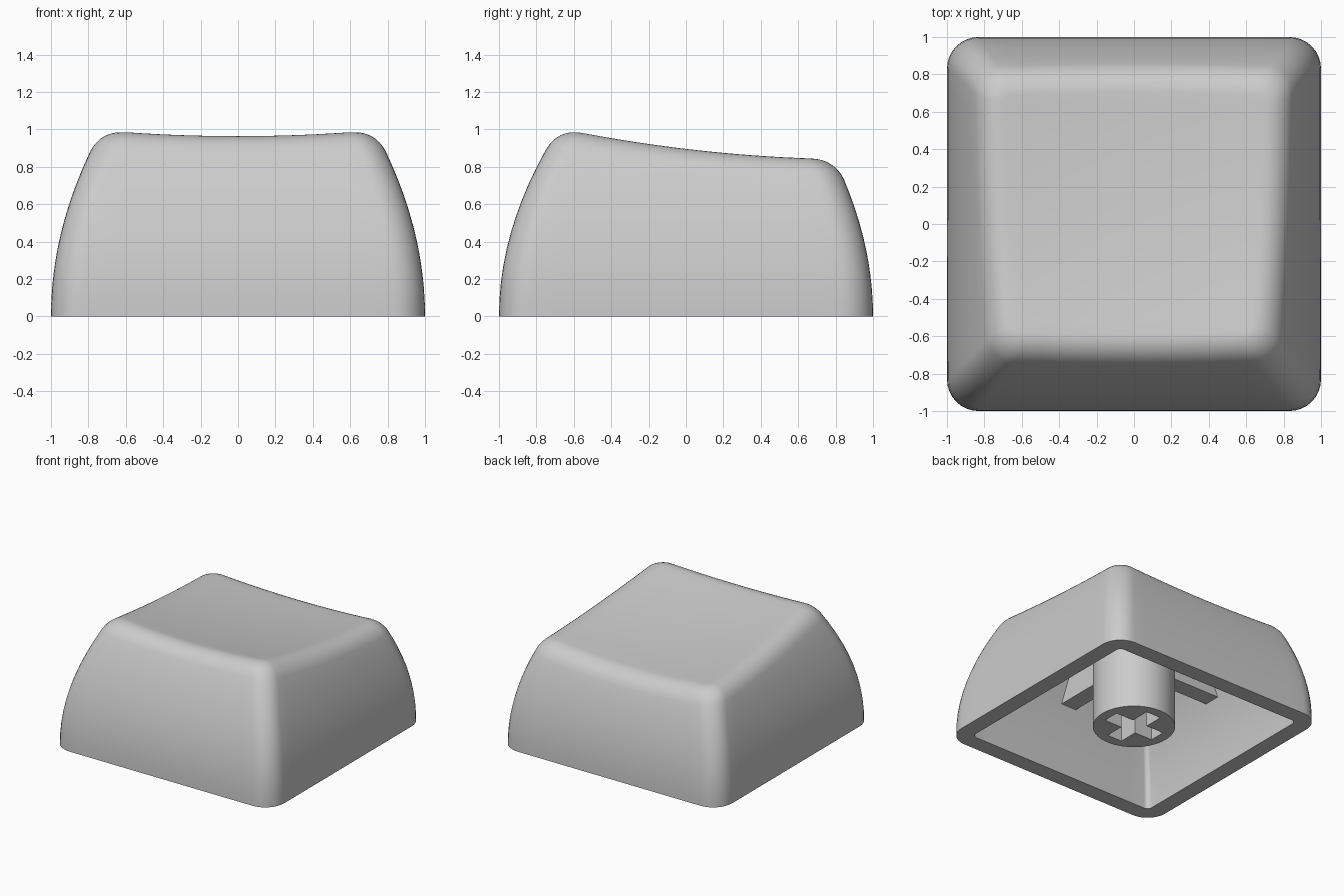
import bpy
import bmesh
from math import cos, sin, pi, radians
from mathutils import Vector

cube = bpy.data.objects.get("Cube")
if cube:
    bpy.data.objects.remove(cube, do_unlink=True)

GREY = (0.6, 0.6, 0.6, 1)
mat = bpy.data.materials.new("light grey plastic")
mat.use_nodes = True
mat.diffuse_color = GREY
mat.node_tree.nodes["Principled BSDF"].inputs["Base Color"].default_value = GREY


def finish(bm, name):
    """Turn a bmesh into a smooth object with sharp edges kept."""
    bmesh.ops.recalc_face_normals(bm, faces=bm.faces[:])
    mesh = bpy.data.meshes.new(name)
    bm.to_mesh(mesh)
    bm.free()
    mesh.materials.append(mat)
    obj = bpy.data.objects.new(name, mesh)
    bpy.context.collection.objects.link(obj)
    bpy.ops.object.select_all(action='DESELECT')
    obj.select_set(True)
    bpy.context.view_layer.objects.active = obj
    bpy.ops.object.shade_smooth_by_angle(angle=radians(35))
    return obj


# Rounded-square perimeter: core position (u, v) and outward normal (nx, ny)
ARC, STRAIGHT = 8, 14
CORNERS = [(1, 1), (-1, 1), (-1, -1), (1, -1)]
perimeter = []
for q, (u, v) in enumerate(CORNERS):
    for j in range(ARC + 1):
        a = (q + j / ARC) * pi / 2
        perimeter.append((u, v, cos(a), sin(a)))
    u2, v2 = CORNERS[(q + 1) % 4]
    for j in range(1, STRAIGHT):
        t = j / STRAIGHT
        perimeter.append((u + (u2 - u) * t, v + (v2 - v) * t, cos(a), sin(a)))


def dish(x, y):
    """Height of the scooped, tilted top."""
    return 0.866 - 0.124 * y + 0.066 * (x * x + y * y)


class Skin:
    """Walls that lean in with the square of the height, under a dished top."""

    def __init__(self, half, side, front, back, radius, drop):
        self.half, self.side, self.front, self.back = half, side, front, back
        self.radius, self.drop = radius, drop

    def wall(self, p, h, inset=0.0):
        u, v, nx, ny = p
        r = max(self.radius * (1 - 0.2 * h) - inset, 0.012)
        ex = self.half - self.side * h * h - inset - r
        y0 = -self.half + self.front * h * h + inset + r
        y1 = self.half - self.back * h * h - inset - r
        return Vector((ex * u + r * nx,
                       (y0 + y1) / 2 + (y1 - y0) / 2 * v + r * ny, h))

    def top(self, co):
        return Vector((co.x, co.y, dish(co.x, co.y) - self.drop))

    def edge(self, p):
        h = 0.8
        for _ in range(20):
            h = self.top(self.wall(p, h)).z
        return h

    def rings(self, fillet):
        """Rings from the base up over the edge and in towards the middle."""
        edges = [self.edge(p) for p in perimeter]
        low = 0.105 if fillet else 0
        out = [[self.wall(p, (h - low) * i / 10) for p, h in zip(perimeter, edges)]
               for i in range(11)]
        rim = out[-1]
        if fillet:
            rim = [self.top(self.wall(p, h, 0.11)) for p, h in zip(perimeter, edges)]
            for i in range(1, 9):
                t = i / 8
                b0, b1, b2 = (1 - t) ** 2, 1.72 * t * (1 - t), t * t
                out.append([(s * b0 + self.wall(p, h) * b1 + e * b2) / (b0 + b1 + b2)
                            for p, h, s, e in zip(perimeter, edges, out[10], rim)])
        for k in (0.9, 0.75, 0.6, 0.45, 0.3, 0.15):
            out.append([self.top(c * k) for c in rim])
        return out


# Cap shell: cavity and outer skin lofted as one closed surface
outer = Skin(1.0, 0.27, 0.316, 0.29, 0.17, 0.0)
inner = Skin(0.865, 0.35, 0.35, 0.35, 0.04, 0.16)
bm = bmesh.new()
loops = [[bm.verts.new(c) for c in ring]
         for ring in inner.rings(False)[::-1] + outer.rings(True)]
n = len(perimeter)
for a, b in zip(loops, loops[1:]):
    for i in range(n):
        j = (i + 1) % n
        bm.faces.new((a[i], a[j], b[j], b[i]))
for loop, skin in ((loops[0], inner), (loops[-1], outer)):
    mid = bm.verts.new(skin.top(Vector((0, 0, 0))))
    for i in range(n):
        bm.faces.new((loop[i], loop[(i + 1) % n], mid))
finish(bm, "cap_shell")

# Stem: round post with a cross-shaped socket
STEM_Z, ARM, SLOT = 0.02, 0.228, 0.067
bm = bmesh.new()


def closed_loop(points):
    verts = [bm.verts.new((x, y, STEM_Z)) for x, y in points]
    return [bm.edges.new((verts[i - 1], verts[i])) for i in range(len(verts))]


def raise_edges(edges, height):
    geom = bmesh.ops.extrude_edge_only(bm, edges=edges)["geom"]
    verts = [g for g in geom if isinstance(g, bmesh.types.BMVert)]
    bmesh.ops.translate(bm, verts=verts, vec=(0, 0, height))
    return [g for g in geom if isinstance(g, bmesh.types.BMEdge)]


circle = closed_loop([(0.31 * cos(i * pi / 32), 0.31 * sin(i * pi / 32))
                      for i in range(64)])
cross_points = []
for q in range(4):
    c, s = round(cos(q * pi / 2)), round(sin(q * pi / 2))
    for x, y in ((ARM, -SLOT), (ARM, SLOT), (SLOT, SLOT)):
        cross_points.append((x * c - y * s, x * s + y * c))
cross = closed_loop(cross_points)
bmesh.ops.triangle_fill(bm, use_beauty=True, edges=circle + cross, normal=(0, 0, -1))
for loop, height in ((circle, 0.75), (cross, 0.45)):
    cap = raise_edges(loop, height)
    bmesh.ops.contextual_create(bm, geom=cap)
finish(bm, "stem")

# Four support ribs from the stem to the cavity walls
for q, name in enumerate(("left_rib", "back_rib", "right_rib", "front_rib")):
    bm = bmesh.new()
    bmesh.ops.create_cube(bm, size=1)
    c, s = round(cos(q * pi / 2)), round(sin(q * pi / 2))
    for v in bm.verts:
        far = 0.66 if v.co.z > 0 else 0.765
        x = far if v.co.x > 0 else 0.28
        y = v.co.y * 0.14
        z = 0.76 if v.co.z > 0 else 0.53
        v.co = (x * c - y * s, x * s + y * c, z)
    finish(bm, name)
